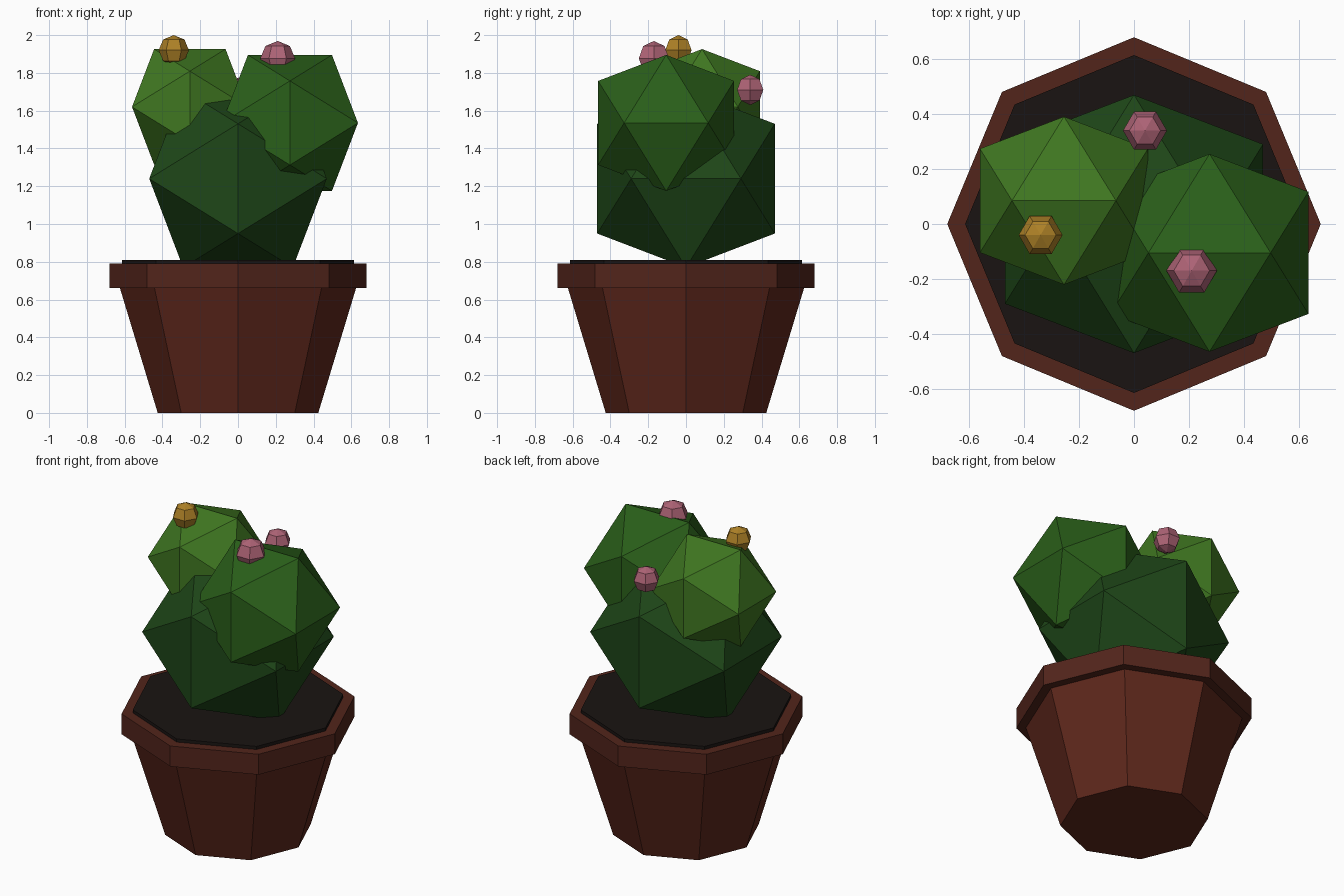
import bpy, bmesh
from math import sin, cos, pi
from mathutils import Vector

if "Cube" in bpy.data.objects:
    bpy.data.objects.remove(bpy.data.objects["Cube"])


def finish(name, bm, mat, loc=(0, 0, 0)):
    bmesh.ops.recalc_face_normals(bm, faces=bm.faces)
    me = bpy.data.meshes.new(name)
    bm.to_mesh(me)
    bm.free()
    me.materials.append(mat)
    ob = bpy.data.objects.new(name, me)
    ob.location = loc
    bpy.context.collection.objects.link(ob)
    return ob


def material(name, rgb):
    m = bpy.data.materials.new(name)
    m.diffuse_color = (*rgb, 1)
    m.use_nodes = True
    m.node_tree.nodes["Principled BSDF"].inputs["Base Color"].default_value = m.diffuse_color
    return m


def lathe(name, profile, sides, mat, loc=(0, 0, 0)):
    """Flat-sided solid from (radius, z) pairs, first corner on +x."""
    bm = bmesh.new()
    rings = [[bm.verts.new((r * cos(2 * pi * i / sides), r * sin(2 * pi * i / sides), z))
              for i in range(sides)] for r, z in profile]
    for a, b in zip(rings, rings[1:]):
        for i in range(sides):
            j = (i + 1) % sides
            bm.faces.new((a[i], a[j], b[j], b[i]))
    bm.faces.new(rings[0][::-1])
    bm.faces.new(rings[-1])
    return finish(name, bm, mat, loc)


def pad(name, half, mat, loc):
    """Icosahedron whose bounding box is 2 * half on every axis."""
    bm = bmesh.new()
    a, b = half * 0.618, half
    for s in (-1, 1):
        for t in (-1, 1):
            for p in ((s * b, t * a, 0), (0, s * b, t * a), (s * a, 0, t * b)):
                bm.verts.new(Vector(p))
    bmesh.ops.convex_hull(bm, input=bm.verts)
    return finish(name, bm, mat, loc)


def flower(name, r, mat, loc):
    """Six-sided, four-ring ball."""
    bm = bmesh.new()
    lat = [[bm.verts.new((r * cos(v) * cos(pi * i / 3), r * cos(v) * sin(pi * i / 3), r * sin(v)))
            for i in range(6)] for v in (-pi / 4, 0, pi / 4)]
    for a, b in zip(lat, lat[1:]):
        for i in range(6):
            j = (i + 1) % 6
            bm.faces.new((a[i], a[j], b[j], b[i]))
    for ring, z in ((lat[0], -r), (lat[-1], r)):
        pole = bm.verts.new((0, 0, z))
        for i in range(6):
            bm.faces.new((ring[i], ring[(i + 1) % 6], pole))
    return finish(name, bm, mat, loc)


clay = material("clay", (0.11, 0.020, 0.011))
rim_clay = material("rim_clay", (0.085, 0.018, 0.011))
earth = material("earth", (0.010, 0.007, 0.006))
dark_green = material("dark_green", (0.013, 0.062, 0.009))
mid_green = material("mid_green", (0.023, 0.115, 0.010))
light_green = material("light_green", (0.050, 0.185, 0.015))
pink = material("pink", (0.42, 0.125, 0.18))
gold = material("gold", (0.42, 0.22, 0.02))

# Pot, rim and soil
lathe("pot_body", [(0.425, 0), (0.643, 0.72)], 8, clay)
lathe("pot_rim", [(0.68, 0.66), (0.68, 0.79)], 8, rim_clay)
lathe("soil", [(0.615, 0.75), (0.615, 0.81)], 8, earth)

# Cactus
pad("cactus_body", 0.47, dark_green, (0, 0, 1.24))
pad("cactus_left_pad", 0.306, light_green, (-0.255, 0.085, 1.62))
pad("cactus_right_pad", 0.36, mid_green, (0.275, -0.105, 1.535))

# Flowers
flower("yellow_flower", 0.08, gold, (-0.34, -0.04, 1.92))
flower("front_pink_flower", 0.092, pink, (0.21, -0.17, 1.877))
flower("back_pink_flower", 0.08, pink, (0.04, 0.34, 1.71))
